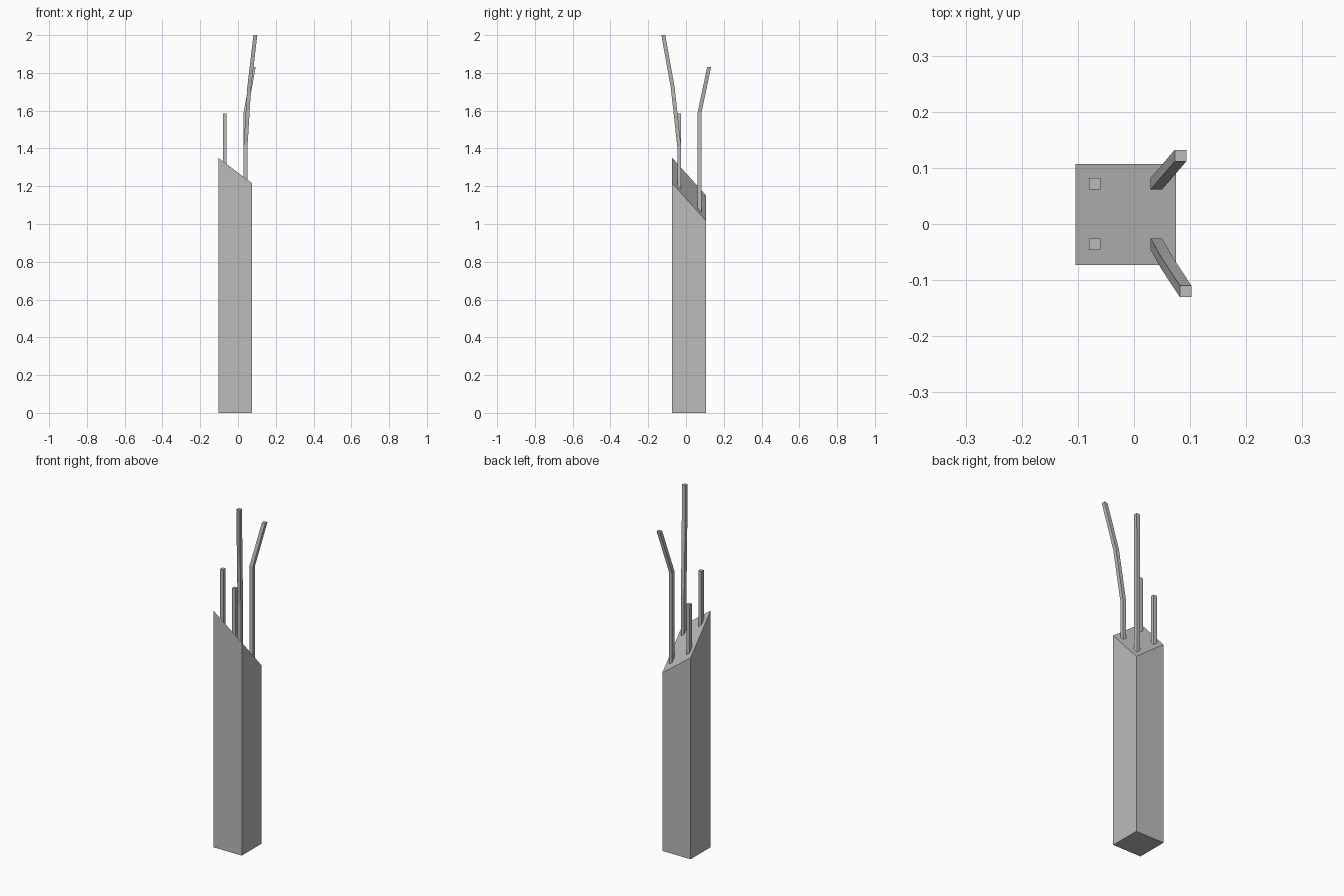
import bpy
import bmesh

cube = bpy.data.objects.get("Cube")
if cube:
    bpy.data.objects.remove(cube, do_unlink=True)

# Single material
grey = bpy.data.materials.new("concrete grey")
grey.use_nodes = True
colour = (0.5, 0.5, 0.5, 1)
grey.diffuse_color = colour
grey.node_tree.nodes["Principled BSDF"].inputs["Base Color"].default_value = colour


def add_object(name, bm):
    bmesh.ops.recalc_face_normals(bm, faces=bm.faces)
    mesh = bpy.data.meshes.new(name)
    bm.to_mesh(mesh)
    bm.free()
    mesh.materials.append(grey)
    obj = bpy.data.objects.new(name, mesh)
    bpy.context.collection.objects.link(obj)
    return obj


def break_height(x, y):
    """Height of the slanted break across the column."""
    return 1.35 - 0.75 * (x + 0.104) - 1.11 * (y + 0.073)


# Column: a square post whose top corners follow the slanted break
bm = bmesh.new()
bmesh.ops.create_cube(bm, size=1)
for v in bm.verts:
    top = v.co.z > 0
    v.co.x = v.co.x * 0.179 - 0.0145
    v.co.y = v.co.y * 0.18 + 0.017
    v.co.z = break_height(v.co.x, v.co.y) if top else 0
add_object("column", bm)


def add_bar(name, path, half=0.0103):
    """Square bar with level cross-sections, extruded along the path."""
    bm = bmesh.new()
    x, y, z = path[0]
    corners = [(-half, -half), (half, -half), (half, half), (-half, half)]
    face = bm.faces.new([bm.verts.new((x + dx, y + dy, z)) for dx, dy in corners])
    bottom = face.copy()
    for a, b in zip(path, path[1:]):
        result = bmesh.ops.extrude_face_region(bm, geom=[face])
        verts = [g for g in result["geom"] if isinstance(g, bmesh.types.BMVert)]
        new_face = [g for g in result["geom"] if isinstance(g, bmesh.types.BMFace)][0]
        step = [q - p for p, q in zip(a, b)]
        bmesh.ops.translate(bm, verts=verts, vec=step)
        if face.is_valid:
            bm.faces.remove(face)
        face = new_face
    bmesh.ops.remove_doubles(bm, verts=bm.verts, dist=0.0001)
    add_object(name, bm)


# Reinforcing bars standing out of the break: position, then bend points
LEFT, RIGHT, FRONT, BACK = 0.04, -0.07, -0.036, 0.072
bars = {
    "front_right_bar": (RIGHT, FRONT, [(RIGHT, FRONT, 1.585)]),
    "back_right_bar": (RIGHT, BACK, [(RIGHT, BACK, 1.435)]),
    "front_left_bar": (LEFT, FRONT, [(LEFT, FRONT, 1.41),
                                     (0.059, -0.07, 1.72),
                                     (0.092, -0.12, 2.0)]),
    "back_left_bar": (LEFT, BACK, [(LEFT, BACK, 1.59),
                                   (0.083, 0.122, 1.83)]),
}
for name, (x, y, bends) in bars.items():
    add_bar(name, [(x, y, break_height(x, y) - 0.05)] + bends)
